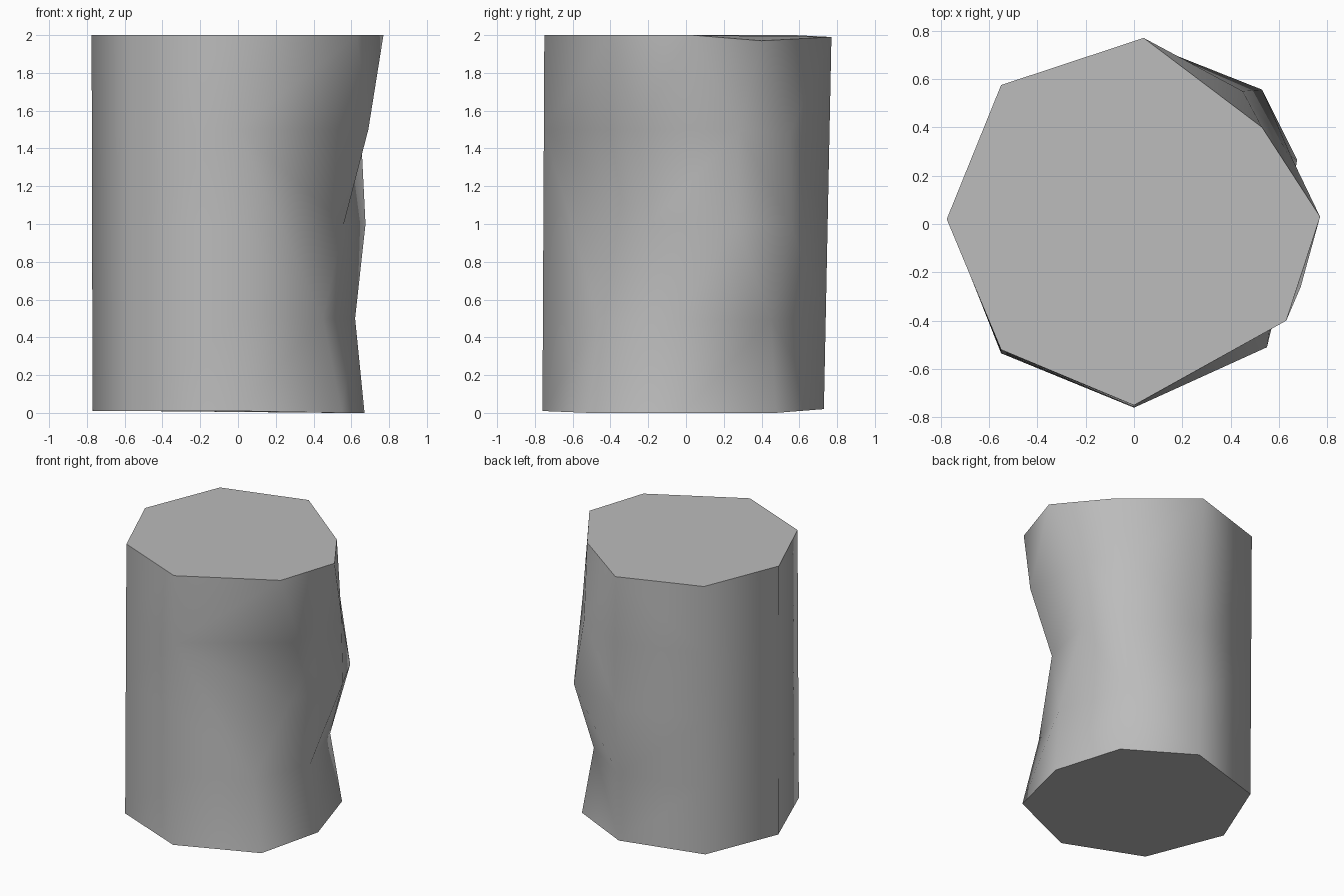
import bpy
import bmesh
import math
from mathutils import Vector

cube = bpy.data.objects.get("Cube")
if cube:
    bpy.data.objects.remove(cube, do_unlink=True)

ROWS = 5


def straight(bottom, top):
    """Undented column: evenly spaced points between its two ends."""
    a, b = Vector(bottom), Vector(top)
    return [a.lerp(b, i / (ROWS - 1)) for i in range(ROWS)]


def dented(points, top=2.0):
    """Dented column: one (x, y) per row, from the bottom up."""
    heights = [top * i / (ROWS - 1) for i in range(ROWS)]
    return [Vector((x, y, z)) for (x, y), z in zip(points, heights)]


# Eight columns, anticlockwise from the front left
columns = [
    straight((-0.55, -0.535, 0.01), (-0.55, -0.52, 2)),
    straight((0, -0.76, 0.01), (0, -0.75, 2)),
    dented([(0.55, -0.51), (0.45, -0.46), (0.56, -0.19), (0.69, -0.26), (0.63, -0.4)]),
    dented([(0.67, -0.02), (0.62, -0.04), (0.675, 0.265), (0.65, 0.28), (0.77, 0.03)]),
    dented([(0.52, 0.475), (0.44, 0.45), (0.53, 0.556), (0.45, 0.55), (0.53, 0.4)], 1.97),
    straight((0.04, 0.73, 0.02), (0.04, 0.77, 1.99)),
    straight((-0.55, 0.56, 0.01), (-0.55, 0.575, 2)),
    straight((-0.77, 0.02, 0.01), (-0.775, 0.02, 2)),
]

# Side wall, split along the shorter diagonals
bm = bmesh.new()
grid = [[bm.verts.new(p) for p in col] for col in columns]
walls = []
for i, col in enumerate(grid):
    nxt = grid[(i + 1) % len(grid)]
    for r in range(ROWS - 1):
        walls.append(bm.faces.new((col[r], nxt[r], nxt[r + 1], col[r + 1])))
bmesh.ops.triangulate(bm, faces=walls, quad_method='SHORT_EDGE')

# Turn the edge beside the deepest dent so it forms an outer ridge
edge = bm.edges.get((grid[1][2], grid[2][2]))
bmesh.ops.rotate_edges(bm, edges=[edge], use_ccw=False)

# End caps
bm.faces.new([col[-1] for col in grid])
bm.faces.new([col[0] for col in reversed(grid)])
bmesh.ops.recalc_face_normals(bm, faces=bm.faces[:])

mesh = bpy.data.meshes.new("dented_cylinder")
bm.to_mesh(mesh)
bm.free()
body = bpy.data.objects.new("dented_cylinder", mesh)
bpy.context.collection.objects.link(body)

# Plain grey
grey = bpy.data.materials.new("plain_grey")
grey.use_nodes = True
colour = (0.5, 0.5, 0.5, 1)
grey.diffuse_color = colour
grey.node_tree.nodes["Principled BSDF"].inputs["Base Color"].default_value = colour
mesh.materials.append(grey)

# Smooth wall, sharp rims
bpy.ops.object.select_all(action='DESELECT')
body.select_set(True)
bpy.context.view_layer.objects.active = body
bpy.ops.object.shade_smooth_by_angle(angle=math.radians(60))
